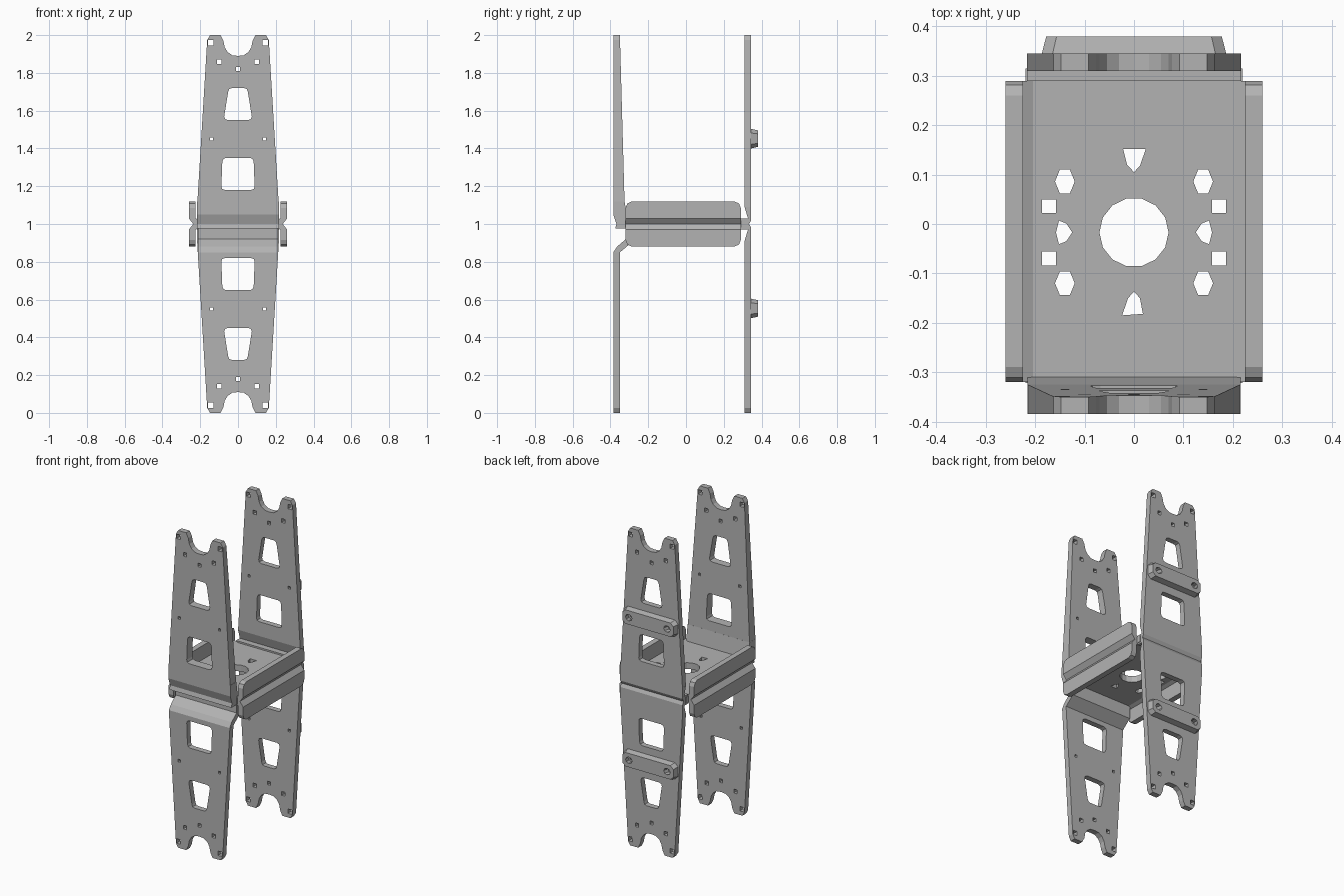
import bpy
import bmesh
import math

default = bpy.data.objects.get("Cube")
if default:
    bpy.data.objects.remove(default)

metal = bpy.data.materials.new("grey_metal")
metal.use_nodes = True
grey = (0.45, 0.45, 0.45, 1)
metal.diffuse_color = grey
metal.node_tree.nodes["Principled BSDF"].inputs["Base Color"].default_value = grey


def panel(name, loops, place):
    """Fill an outline with holes, give it two faces (w = -1, 1), then place it."""
    curve = bpy.data.curves.new(name, "CURVE")
    curve.dimensions = "2D"
    curve.fill_mode = "BOTH"
    curve.extrude = 1
    for loop in loops:
        spline = curve.splines.new("POLY")
        spline.points.add(len(loop) - 1)
        for point, (u, v) in zip(spline.points, loop):
            point.co = (u, v, 0, 1)
        spline.use_cyclic_u = True
    temp = bpy.data.objects.new(name + "_curve", curve)
    bpy.context.collection.objects.link(temp)
    graph = bpy.context.evaluated_depsgraph_get()
    mesh = bpy.data.meshes.new_from_object(temp.evaluated_get(graph))
    bpy.data.objects.remove(temp)
    bpy.data.curves.remove(curve)
    bm = bmesh.new()
    bm.from_mesh(mesh)
    for vert in bm.verts:
        vert.co = place(*vert.co)
    bmesh.ops.remove_doubles(bm, verts=bm.verts, dist=0.0001)
    bmesh.ops.recalc_face_normals(bm, faces=bm.faces)
    for face in bm.faces:
        face.smooth = False
        face.material_index = 0
    bm.to_mesh(mesh)
    bm.free()
    mesh.materials.clear()
    mesh.materials.append(metal)
    mesh.name = name
    obj = bpy.data.objects.new(name, mesh)
    bpy.context.collection.objects.link(obj)
    return obj


def ring(u, v, ru, rv, sides, turn=0):
    return [(u + ru * math.cos(turn + math.tau * i / sides),
             v + rv * math.sin(turn + math.tau * i / sides)) for i in range(sides)]


def square(u, v, half):
    return ring(u, v, half * 1.414, half * 1.414, 4, math.pi / 4)


def mirrored(half):
    return half + [(-u, v) for u, v in reversed(half) if u > 0]


def window(low, high, wide, narrow, cut=0.02):
    return mirrored([(wide - cut, low), (wide - 0.004, low + 0.006), (wide, low + cut),
                     (narrow, high - cut), (narrow - 0.006, high - 0.005),
                     (narrow - cut, high)])


def across(half):
    """Profile in y and z, swept along x."""
    return lambda y, z, w: (w * half, y, z)


# Arm outline, forked at the tip, with windows and bolt holes
tip = [(0, 1.89), (0.03, 1.893), (0.055, 1.91), (0.07, 1.935), (0.077, 1.97),
       (0.092, 2.0), (0.148, 2.0), (0.163, 1.975)]
details = [window(1.18, 1.35, 0.088, 0.083), window(1.55, 1.72, 0.073, 0.052),
           square(0, 1.82, 0.011)]
for s in (-1, 1):
    details += [square(s * 0.145, 1.96, 0.014), square(s * 0.1, 1.86, 0.012),
                square(s * 0.14, 1.45, 0.008)]


def arm(name, root, outer, inner, lower, spread=0.0):
    loops = [mirrored(tip + [(0.222 - 0.06 * (root - 1), root)])] + details

    def place(x, z, w):
        y = outer if w < 0 else inner + spread * (2 - z)
        return (x, y, 2 - z if lower else z)
    panel(name, loops, place)


arm("front_upper_arm", 1.12, -0.385, -0.35, False, 0.028)
arm("front_lower_arm", 1.15, -0.385, -0.35, True)
arm("back_upper_arm", 1.09, 0.345, 0.31, False)
arm("back_lower_arm", 1.09, 0.345, 0.31, True)

# Bent roots joining the arms to the base plate
panel("front_upper_bend", [[(-0.385, 1.12), (-0.325, 1.12), (-0.31, 1.02), (-0.31, 0.975),
      (-0.375, 0.975), (-0.368, 1.0), (-0.385, 1.05)]], across(0.216))
panel("front_lower_bend", [[(-0.385, 0.85), (-0.365, 0.88), (-0.318, 0.92), (-0.318, 0.98),
      (-0.29, 0.98), (-0.29, 0.9), (-0.35, 0.85)]], across(0.212))
panel("back_bend", [[(0.345, 1.09), (0.31, 1.09), (0.328, 1.03), (0.29, 1.03), (0.29, 0.97),
      (0.328, 0.97), (0.31, 0.91), (0.345, 0.91), (0.345, 0.98), (0.334, 1.0),
      (0.345, 1.02)]], across(0.217))

# Base plate with its central bore and bolt pattern
mid = -0.017
holes = [ring(0, mid, 0.07, 0.07, 14),
         [(-0.022, 0.152), (0.024, 0.152), (0.012, 0.118), (0, 0.105), (-0.014, 0.12)],
         [(-0.024, -0.185), (0.018, -0.182), (0.012, -0.15), (0, -0.137), (-0.012, -0.15)]]
for s in (-1, 1):
    holes.append([(s * 0.158, mid), (s * 0.152, mid + 0.024), (s * 0.137, mid + 0.018),
                  (s * 0.125, mid), (s * 0.137, mid - 0.018), (s * 0.152, mid - 0.024)])
    for t in (-1, 1):
        holes.append(ring(s * 0.14, mid + t * 0.103, 0.02, 0.028, 6))
        holes.append(square(s * 0.172, mid + t * 0.053, 0.014))
panel("base_plate", [[(-0.22, -0.322), (0.22, -0.322), (0.22, 0.315), (-0.22, 0.315)]] + holes,
      lambda x, y, w: (x, y, 1 + w * 0.02))

# Side flanges standing above and below the plate, pinched where they meet
for s, side in ((1, "left"), (-1, "right")):
    for t, level in ((1, "upper"), (-1, "lower")):
        body = [(-0.32, 0.03), (-0.32, 0.085), (-0.311, 0.108), (-0.29, 0.118),
                (0.26, 0.118), (0.281, 0.108), (0.29, 0.085), (0.29, 0.03)]
        panel(f"{side}_{level}_flange", [body],
              lambda y, z, w: (s * (0.2425 + w * 0.0175), y, 1 + t * z))
        root = [(0.2, 0), (0.237, 0), (0.26, 0.03), (0.225, 0.03), (0.2, 0.018)]
        panel(f"{side}_{level}_flange_bend", [root],
              lambda x, z, w: (s * x, -0.015 + w * 0.305, 1 + t * z))

# Clamping straps on the back arms, with open bolt sockets
for z0, level in ((1.452, "upper"), (0.553, "lower")):
    outline = mirrored([(0.165, -0.052), (0.187, -0.03), (0.187, 0.03), (0.165, 0.052)])
    sockets = [ring(s * 0.14, 0, 0.024, 0.024, 8) for s in (-1, 1)]
    panel(f"{level}_strap", [outline] + sockets,
          lambda x, z, w: (x * (0.975 + w * 0.025), 0.362 - w * 0.018,
                           z0 + z * (0.92 + w * 0.08)))
